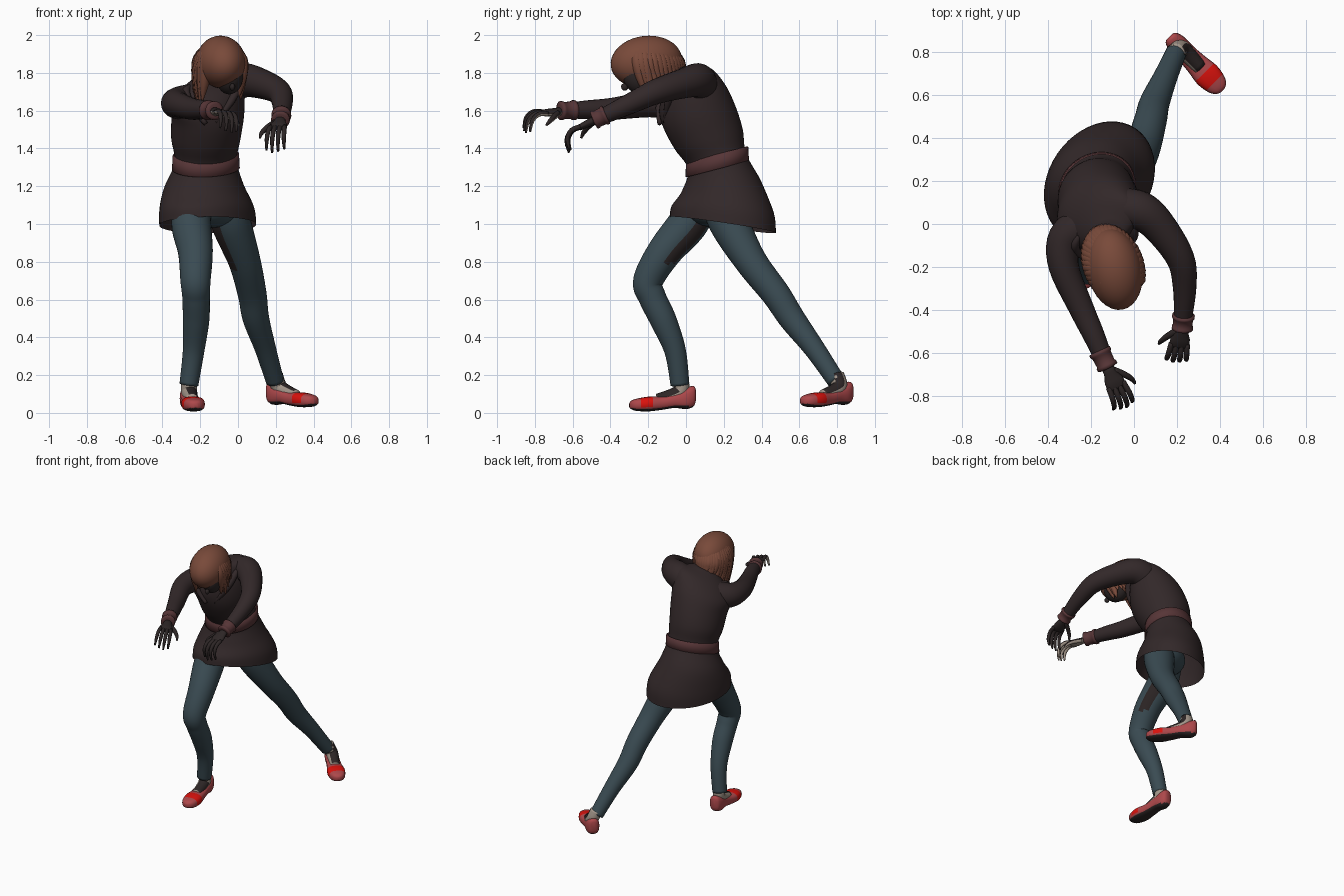
import bpy, bmesh, math, random
from mathutils import Vector, Matrix

if "Cube" in bpy.data.objects:
    bpy.data.objects.remove(bpy.data.objects["Cube"])
random.seed(4)

COLORS = {
    "dark_brown_cloth": (0.032, 0.021, 0.022), "belt_leather": (0.095, 0.036, 0.038),
    "blue_grey_leggings": (0.042, 0.07, 0.085), "auburn_hair": (0.19, 0.068, 0.042),
    "shoe_red": (0.42, 0.065, 0.07), "bright_red": (0.70, 0.006, 0.004),
    "pale_skin": (0.36, 0.30, 0.25), "shadow_brown": (0.026, 0.019, 0.019)}
MATS = {}
for n, c in COLORS.items():
    MATS[n] = bpy.data.materials.new(n)
    MATS[n].diffuse_color = (*c, 1)


def finish(bm, name, mats, rule=None):
    """Turn a bmesh into a smooth object; rule(centre, normal) picks the material."""
    bmesh.ops.recalc_face_normals(bm, faces=bm.faces)
    bm.normal_update()
    for f in bm.faces:
        f.smooth = True
        if rule:
            f.material_index = rule(f.calc_center_median(), f.normal)
    me = bpy.data.meshes.new(name)
    bm.to_mesh(me)
    bm.free()
    for m in mats:
        me.materials.append(MATS[m])
    ob = bpy.data.objects.new(name, me)
    bpy.context.collection.objects.link(ob)
    return ob


def spline(pts, steps):
    """Catmull-Rom through tuples of any length."""
    out = []
    for i in range(len(pts) - 1):
        a, b, c, d = (pts[max(i - 1, 0)], pts[i], pts[i + 1], pts[min(i + 2, len(pts) - 1)])
        for s in range(steps):
            t = s / steps
            out.append([0.5 * (2 * q + (r - p) * t + (2 * p - 5 * q + 4 * r - u) * t * t
                               + (3 * q - p - 3 * r + u) * t ** 3) for p, q, r, u in zip(a, b, c, d)])
    return out + [list(pts[-1])]


def loft(name, rings, mats, rule=None, cap=(True, True)):
    bm = bmesh.new()
    vs = [[bm.verts.new(p) for p in r] for r in rings]
    n = len(vs[0])
    for a, b in zip(vs, vs[1:]):
        for i in range(n):
            bm.faces.new((a[i], a[(i + 1) % n], b[(i + 1) % n], b[i]))
    if cap[0]:
        bm.faces.new(vs[0])
    if cap[1]:
        bm.faces.new(vs[-1])
    return finish(bm, name, mats, rule)


def tube(name, pts, mats, rule=None, sides=16, steps=5):
    """Round limb through (x, y, z, radius) points."""
    path = spline(pts, steps)
    P = [Vector(p[:3]) for p in path]
    rings, nrm, last = [], None, None
    for i, p in enumerate(P):
        t = (P[min(i + 1, len(P) - 1)] - P[max(i - 1, 0)]).normalized()
        nrm = t.orthogonal().normalized() if last is None else last.rotation_difference(t) @ nrm
        last = t
        bn = t.cross(nrm)
        rings.append([p + path[i][3] * (math.cos(k * math.tau / sides) * nrm + math.sin(k * math.tau / sides) * bn)
                      for k in range(sides)])
    return loft(name, rings, mats, rule)


def ball(name, c, r, mats, rot=(0, 0, 0), rule=None):
    bm = bmesh.new()
    bmesh.ops.create_uvsphere(bm, u_segments=32, v_segments=20, radius=1)
    R = Matrix.Rotation(rot[2], 4, 'Z') @ Matrix.Rotation(rot[0], 4, 'X')
    bm.transform(Matrix.Translation(c) @ R @ Matrix.Diagonal((*r, 1)))
    return finish(bm, name, mats, rule)


def body_ring(v, n=48, grow=0.0):
    """Tilted ellipse: x, y, z, half width, half depth, yaw, slope along y, slope along x."""
    x, y, z, a, b, yaw, ty, tx = v
    c, s = math.cos(math.radians(yaw)), math.sin(math.radians(yaw))
    out = []
    for k in range(n):
        u = (a + grow) * math.cos(k * math.tau / n)
        w = (b + grow) * math.sin(k * math.tau / n)
        dx, dy = u * c - w * s, u * s + w * c
        out.append(Vector((x + dx, y + dy, z + ty * dy + tx * dx)))
    return out


# coat body with flared skirt
COAT = [(-.16, .195, .995, .30, .235, 56, -.16, .05), (-.165, .195, 1.08, .288, .23, 54, -.08, .04),
        (-.18, .19, 1.20, .222, .198, 44, .10, .02), (-.17, .165, 1.33, .17, .148, 30, .26, 0),
        (-.17, .12, 1.45, .185, .178, 30, .30, 0), (-.16, .07, 1.57, .195, .185, 28, .35, .05),
        (-.16, .03, 1.67, .20, .165, 26, .40, .18), (-.145, .0, 1.76, .165, .112, 25, .40, .28),
        (-.12, -.05, 1.81, .07, .06, 25, .3, .2)]
loft("coat", [body_ring(v) for v in spline(COAT, 5)], ["dark_brown_cloth"], cap=(False, True))
# belt
W = (-.17, .165, 1.33, .17, .148, 30, .26, 0)
belt = [body_ring((*W[:2], W[2] + dz, *W[3:]), grow=g)
        for dz, g in ((-.04, .008), (-.036, .015), (.036, .011), (.04, .004))]
loft("belt", belt, ["belt_leather"], cap=(False, False))
# collar lapels
tube("left_lapel", [(-.25, -.05, 1.73, .012), (-.275, -.10, 1.70, .022), (-.25, -.14, 1.63, .02),
                    (-.17, -.14, 1.53, .012)], ["dark_brown_cloth"], sides=10)
tube("right_lapel", [(-.01, .03, 1.80, .012), (.0, -.04, 1.75, .022), (-.03, -.09, 1.66, .02),
                     (-.12, -.11, 1.54, .012)], ["dark_brown_cloth"], sides=10)

# hips and legs, with a dark strip inside each thigh
LEG = ["blue_grey_leggings", "shadow_brown"]
ball("hips", (-.14, .16, 1.08), (.17, .14, .10), LEG, (0, 0, .65))
tube("front_leg", [(-.235, .10, 1.14, .09), (-.247, .01, 1.0, .105), (-.225, -.115, .85, .092), (-.225, -.2, .70, .08),
                   (-.222, -.178, .61, .073), (-.222, -.12, .49, .07), (-.235, -.058, .33, .057),
                   (-.26, -.032, .15, .05)], LEG,
     lambda c, n: 1 if c.z > .79 and n.dot(Vector((.72, .5, -.48))) > .92 else 0, sides=32, steps=8)
tube("back_leg", [(-.07, .18, 1.13, .10), (-.035, .23, 1.0, .105), (.035, .345, .8, .085), (.075, .475, .63, .076),
                  (.095, .56, .5, .07), (.145, .68, .34, .056), (.195, .795, .17, .048)], LEG,
     lambda c, n: 1 if c.z > .76 and n.dot(Vector((-.8, -.5, -.33))) > .9 else 0, sides=32, steps=8)

# shoes: distance from heel, half width, bottom, top
SHOE = [(0, .02, .05, .12), (.012, .036, .025, .135), (.05, .047, .012, .125), (.11, .047, .018, .098),
        (.18, .053, .008, .08), (.25, .062, 0, .078), (.31, .052, .002, .068), (.34, .034, .01, .058),
        (.352, .012, .02, .045)]


def foot(name, heel, toe, ankle, lift):
    h, d = Vector((*heel, lift)), Vector((*toe, lift)) - Vector((*heel, lift))
    d.normalize()
    s = Vector((-d.y, d.x, 0))
    rings = []
    for t, w, lo, hi in spline(SHOE, 4):
        ring = []
        for k in range(20):
            c, q = math.cos(k * math.tau / 20), math.sin(k * math.tau / 20)
            ring.append(h + d * t + s * w * math.copysign(abs(c) ** .75, c)
                        + Vector((0, 0, (lo + hi) / 2 + (hi - lo) / 2 * math.copysign(abs(q) ** .75, q))))
        rings.append(ring)

    def rule(c, n):
        if n.z < -.6:
            return 2
        return 1 if .225 < (c - h).dot(d) < .295 and n.z > -.3 else 0
    loft(name + "_shoe", rings, ["shoe_red", "bright_red", "shadow_brown"], rule)
    a = Vector(ankle)
    p1, p2 = h + d * .085 + Vector((0, 0, .10)), h + d * .2 + Vector((0, 0, .06))
    tube(name + "_ankle", [(*a, .043), (*p1, .042), (*p2, .034)], ["pale_skin", "shadow_brown"],
         lambda c, n: 1 if n.dot(d) > .1 and n.z > .2 and n.dot(s) > -.55 else 0)


foot("front_foot", (-.268, .05), (-.225, -.30), (-.26, -.03, .18), .008)
foot("back_foot", (.165, .87), (.395, .635), (.195, .795, .20), .03)

# arms
tube("reaching_arm", [(-.22, .0, 1.65, .10), (-.315, -.07, 1.64, .086), (-.325, -.2, 1.635, .07),
                      (-.245, -.39, 1.61, .058), (-.185, -.52, 1.605, .05), (-.135, -.64, 1.60, .04)],
     ["dark_brown_cloth"], sides=20)
tube("bent_arm", [(-.06, .07, 1.73, .10), (.03, .06, 1.76, .092), (.115, -.01, 1.745, .08), (.215, -.16, 1.70, .066),
                  (.235, -.3, 1.635, .054), (.225, -.46, 1.56, .04)], ["dark_brown_cloth"], sides=20)


def cuff(name, a, b):
    """Wrist strap made of a band and two raised rims."""
    a, b = Vector(a), Vector(b)
    prof = [(0, .035), (.05, .053), (.2, .053), (.28, .047), (.72, .045), (.8, .05), (.95, .05), (1, .035)]
    tube(name, [(*a.lerp(b, t), r) for t, r in prof], ["belt_leather"], sides=20, steps=1)


cuff("reaching_cuff", (-.162, -.585, 1.603), (-.12, -.67, 1.60))
cuff("bent_cuff", (.23, -.42, 1.58), (.224, -.49, 1.548))


def hand(name, wrist, fwd, side, pale):
    w, f, s = Vector(wrist), Vector(fwd).normalized(), Vector(side).normalized()
    up = f.cross(s) if f.cross(s).z > 0 else s.cross(f)
    mats = ["shadow_brown", "pale_skin"]

    def rule(c, n):
        return 1 if pale and n.dot(up) < -.1 else 0

    def at(x, y, z, r):
        return (*(w + f * x + s * y + up * z), r)
    # palm: flattened loft
    rings = []
    for t, a, b in ((-.03, .028, .024), (.02, .03, .021), (.06, .045, .019), (.095, .047, .016), (.108, .04, .008)):
        rings.append([w + f * t + s * a * math.cos(k * math.tau / 16) + up * b * math.sin(k * math.tau / 16)
                      for k in range(16)])
    loft(name + "_palm", rings, mats, rule)
    for i in range(4):
        y, k = (i - 1.5) * .024, (.9, 1.0, 1.05, .95)[i]
        tube(f"{name}_finger_{i + 1}", [at(.085, y, 0, .0135), at(.09 + .05 * k, y * 1.15, .004, .013),
                                        at(.09 + .095 * k, y * 1.25, -.03 * k, .0115),
                                        at(.09 + .11 * k, y * 1.3, -.09 * k, .006)],
             mats, rule, sides=8, steps=3)
    tube(name + "_thumb", [at(.02, .02, -.005, .018), at(.06, .06, -.015, .015), at(.095, .085, -.03, .012),
                           at(.12, .092, -.05, .006)], mats, rule, sides=8, steps=3)


hand("reaching_hand", (-.12, -.67, 1.595), (.42, -.9, -.08), (.9, .42, -.15), True)
hand("bent_hand", (.224, -.48, 1.552), (-.15, -.85, -.42), (-1, .1, 0), False)

# head, neck and hair
tube("neck", [(-.13, -.02, 1.74, .07), (-.10, -.12, 1.80, .06), (-.08, -.2, 1.82, .06)], ["shadow_brown"])
ball("face", (-.045, -.245, 1.785), (.072, .09, .10), ["shadow_brown"], (.4, 0, .2))
ball("nose", (-.03, -.325, 1.725), (.014, .018, .02), ["shadow_brown"], (.6, 0, .2))
ball("hair_cap", (-.09, -.21, 1.858), (.128, .192, .138), ["auburn_hair"], (.12, 0, .2))
# hanging locks around the sides and back of the head, shorter at the nape
for i in range(30):
    t = i / 29
    ang = math.radians(-25 + 240 * t)
    c, s = math.cos(ang), math.sin(ang)
    low = 1.69 - .05 * t + .10 * max(s, 0) + random.uniform(-.03, .03)
    x, y = -.095 + .11 * c - .03 * s, -.195 + .15 * s
    tube(f"hair_lock_{i + 1}", [(-.095 + .05 * c, -.205 + .09 * s, 1.945, .03), (x, y, 1.87, .033),
                                (x - .01 * t, y + .02, (1.87 + low) / 2, .028),
                                (x - .015 * t + random.uniform(-.015, .015), y + .05, low, .004)],
         ["auburn_hair"], sides=8, steps=4)

for m in bpy.data.materials:
    if m.users and not m.is_grease_pencil:
        m.use_nodes = True
        m.node_tree.nodes["Principled BSDF"].inputs["Base Color"].default_value = m.diffuse_color
